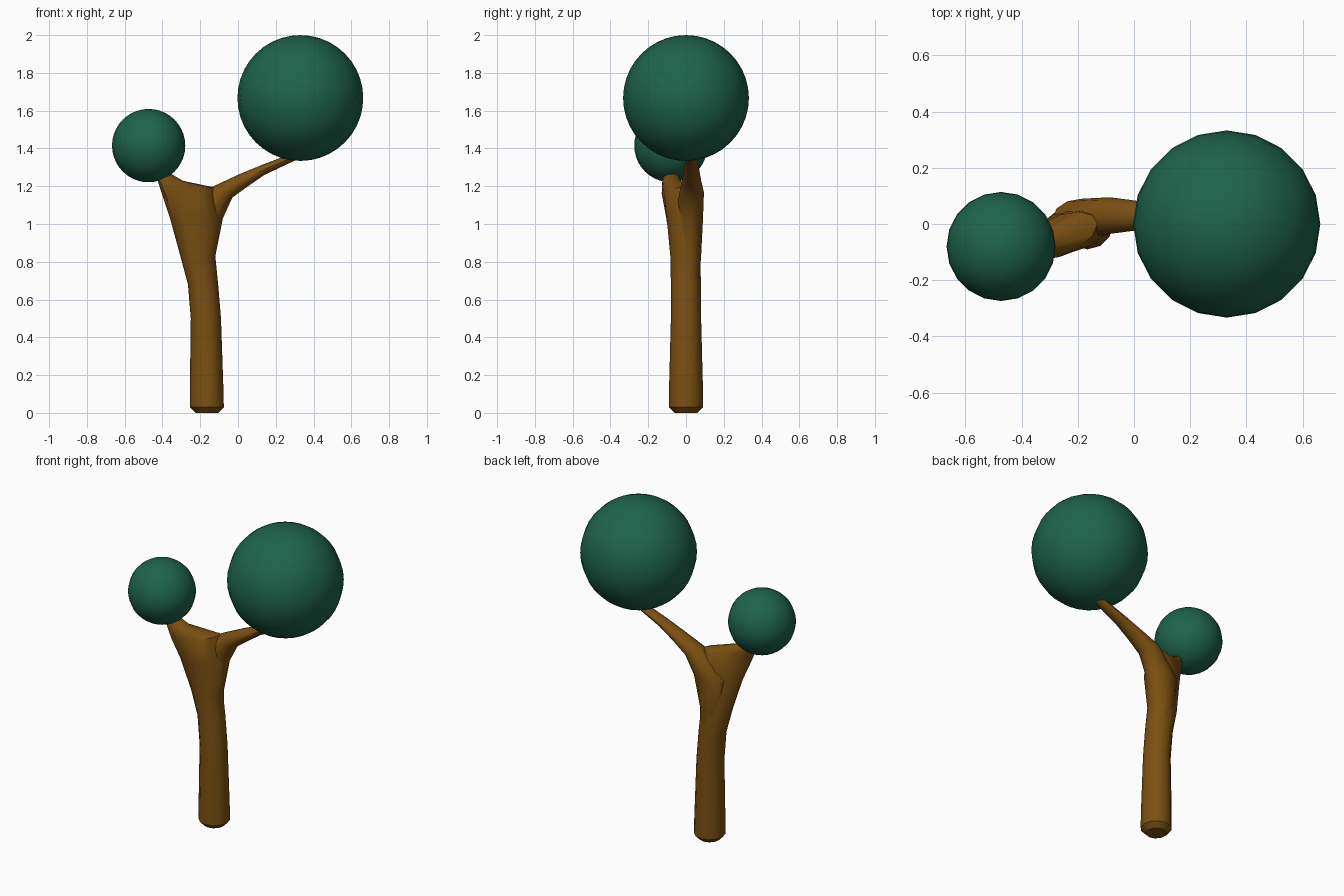
import bpy, bmesh, math
from mathutils import Vector

if "Cube" in bpy.data.objects:
    bpy.data.objects.remove(bpy.data.objects["Cube"])


def material(name, color):
    m = bpy.data.materials.new(name)
    m.diffuse_color = color
    m.use_nodes = True
    m.node_tree.nodes["Principled BSDF"].inputs["Base Color"].default_value = m.diffuse_color
    return m


bark = material("bark", (0.2, 0.08, 0.006, 1))
leaf = material("leaf", (0.013, 0.125, 0.07, 1))


def loft(name, sections, sides=12):
    """Skin elliptical sections given by two opposite points and a y half-width."""
    bm = bmesh.new()
    rings = []
    for p, q, ry in sections:
        p, q = Vector(p), Vector(q)
        mid, half = (p + q) / 2, (q - p) / 2
        rings.append([bm.verts.new(mid + half * math.cos(a) + Vector((0, ry * math.sin(a), 0)))
                      for a in (2 * math.pi * i / sides for i in range(sides))])
    for a, b in zip(rings, rings[1:]):
        for i in range(sides):
            j = (i + 1) % sides
            bm.faces.new((a[i], a[j], b[j], b[i]))
    bm.faces.new(rings[0][::-1])
    bm.faces.new(rings[-1])
    bmesh.ops.recalc_face_normals(bm, faces=bm.faces)
    me = bpy.data.meshes.new(name)
    bm.to_mesh(me)
    bm.free()
    ob = bpy.data.objects.new(name, me)
    bpy.context.collection.objects.link(ob)
    me.materials.append(bark)
    bpy.ops.object.select_all(action='DESELECT')
    bpy.context.view_layer.objects.active = ob
    ob.select_set(True)
    bpy.ops.object.shade_smooth_by_angle(angle=math.radians(40))


def foliage(name, loc, r):
    bpy.ops.mesh.primitive_uv_sphere_add(segments=20, ring_count=20, radius=r, location=loc)
    ob = bpy.context.object
    ob.name = name
    ob.data.materials.append(leaf)
    bpy.ops.object.shade_smooth()


# Trunk flowing into the broad left branch
loft("trunk_and_left_branch", [
    ((-0.225, 0, 0), (-0.105, 0, 0), 0.06),
    ((-0.255, 0, 0.03), (-0.075, 0, 0.03), 0.09),
    ((-0.255, 0, 0.12), (-0.077, 0, 0.12), 0.09),
    ((-0.25, 0, 0.5), (-0.09, 0, 0.5), 0.08),
    ((-0.265, 0, 0.68), (-0.105, 0, 0.68), 0.08),
    ((-0.305, -0.01, 0.83), (-0.12, 0, 0.83), 0.078),
    ((-0.36, -0.05, 1.03), (-0.09, 0, 1.03), 0.077),
    ((-0.40, -0.085, 1.15), (-0.13, 0, 1.195), 0.075),
    ((-0.427, -0.095, 1.235), (-0.29, -0.06, 1.228), 0.045),
    ((-0.44, -0.08, 1.28), (-0.38, -0.08, 1.28), 0.03),
])

# Thinner right branch growing out of the trunk
loft("right_branch", [
    ((-0.24, 0.005, 0.7), (-0.112, 0.005, 0.7), 0.065),
    ((-0.27, 0.01, 0.83), (-0.12, 0.01, 0.83), 0.07),
    ((-0.29, 0.02, 1.03), (-0.08, 0.02, 1.03), 0.07),
    ((-0.14, 0.03, 1.195), (-0.03, 0.03, 1.14), 0.065),
    ((0.01, 0.03, 1.265), (0.05, 0.03, 1.198), 0.05),
    ((0.14, 0.03, 1.318), (0.14, 0.03, 1.26), 0.04),
    ((0.29, 0.03, 1.375), (0.31, 0.03, 1.34), 0.03),
])

# Leaf balls
foliage("large_foliage", (0.33, 0, 1.667), 0.333)
foliage("small_foliage", (-0.473, -0.08, 1.415), 0.194)
